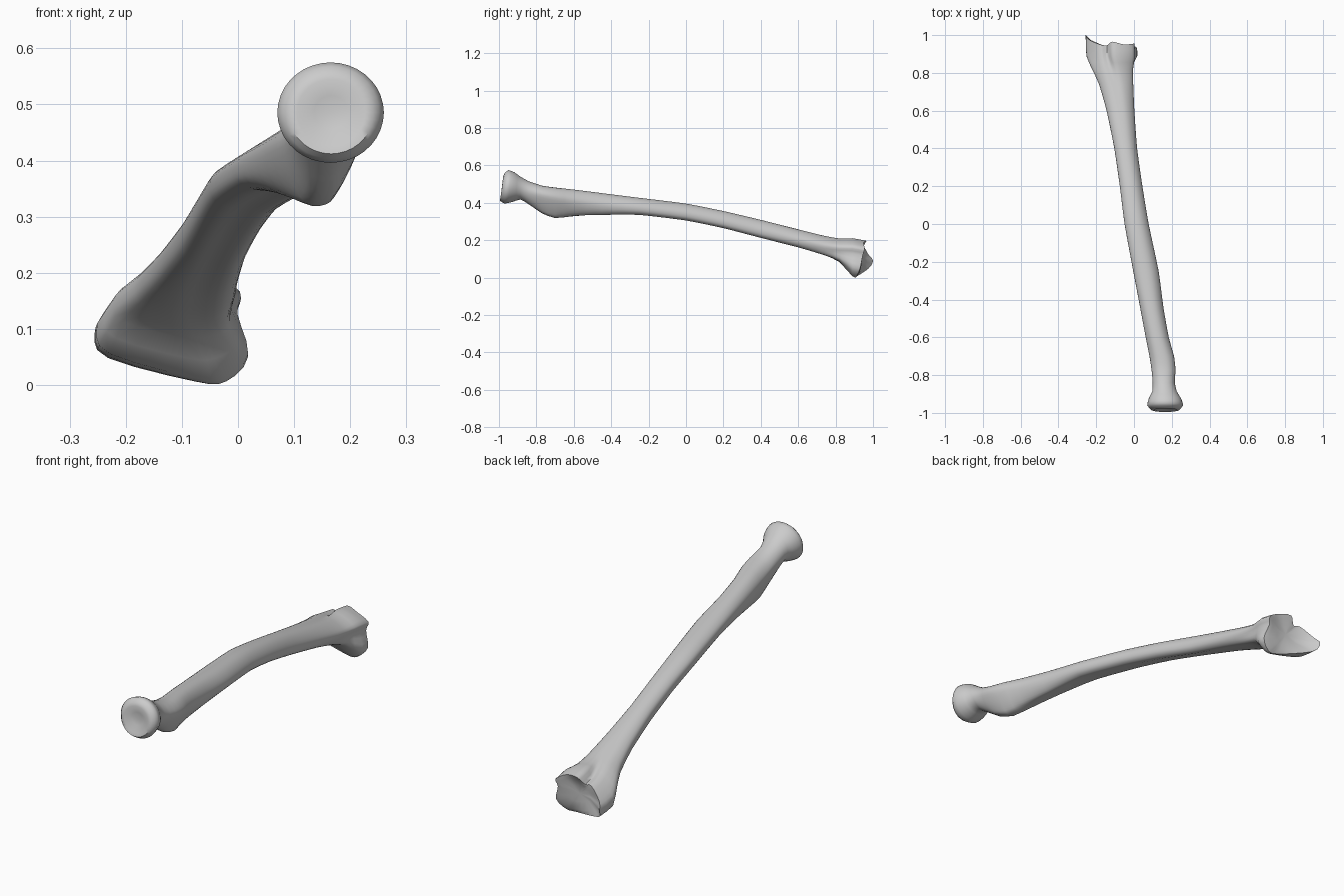
import bpy, bmesh, math
from mathutils import Vector

if "Cube" in bpy.data.objects:
    bpy.data.objects.remove(bpy.data.objects["Cube"])

N = 12  # control points per outline: from the left side, over the top, to the right, back below

# Unit cross-section outlines, filled into each section's bounding box
ROUND = [(math.cos(math.pi - k * math.tau / N), math.sin(math.pi - k * math.tau / N)) for k in range(N)]
TUBER = [(-1, .3), (-.87, .65), (-.5, .92), (0, 1), (.5, .92), (.87, .65), (1, .3),
         (.78, -.25), (.45, -.75), (.15, -1), (-.4, -.98), (-.8, -.4)]
SHAFT = [(-1, .1), (-.9, .55), (-.52, .9), (0, 1), (.45, .85), (.8, .45), (1, -.1),
         (.93, -.7), (.55, -1), (0, -.82), (-.55, -.72), (-.92, -.4)]
DISTAL_XZ = [(-.26, .09), (-.24, .127), (-.18, .175), (-.145, .17), (-.115, .205), (-.05, .195),
             (.005, .16), (.0, .12), (.02, .045), (-.02, 0), (-.075, 0), (-.235, .045)]
DISTAL = [((x + .12) / .14, z / .1025 - 1) for x, z in DISTAL_XZ]
OUTLINES = [ROUND, TUBER, SHAFT, DISTAL]

# y, x min, x max, z min, z max, outline blend, shear of y with z
SECTIONS = [
    (-.982, .090, .242, .412, .560, 0, .18),
    (-.960, .070, .260, .396, .575, 0, .12),
    (-.925, .078, .250, .404, .564, 0, .08),
    (-.885, .097, .226, .418, .540, 0, 0),
    (-.84, .099, .216, .392, .515, .3, 0),
    (-.77, .093, .220, .347, .492, 1, 0),
    (-.70, .082, .212, .322, .482, 1, 0),
    (-.60, .062, .184, .326, .471, 1.3, 0),
    (-.45, .034, .157, .332, .452, 1.7, 0),
    (-.25, -.004, .130, .336, .427, 2, 0),
    (0, -.050, .077, .306, .396, 2, 0),
    (.20, -.075, .044, .265, .356, 2, 0),
    (.40, -.104, .016, .213, .309, 2, 0),
    (.60, -.145, .002, .160, .260, 2.1, 0),
    (.74, -.185, -.002, .115, .228, 2.3, 0),
    (.82, -.222, .001, .080, .214, 2.6, 0),
    (.89, -.252, .018, .012, .210, 3, 0),
]
# How far each point of the wrist rim reaches along y, styloid first
RIM_Y = [1.0, .975, .95, .945, .965, .95, .955, .945, .93, .912, .912, .975]


def ring(y, x0, x1, z0, z1, blend, shear):
    i = min(int(blend), 2)
    pts = []
    for a, b in zip(OUTLINES[i], OUTLINES[i + 1]):
        u, v = Vector(a).lerp(Vector(b), blend - i)
        dz = v * (z1 - z0) / 2
        pts.append(Vector(((x0 + x1) / 2 + u * (x1 - x0) / 2, y + shear * dz, (z0 + z1) / 2 + dz)))
    return pts


def spline(p0, p1, p2, p3, t):
    return (2 * p1 + (p2 - p0) * t + (2 * p0 - 5 * p1 + 4 * p2 - p3) * t * t
            + (3 * p1 - p0 - 3 * p2 + p3) * t ** 3) / 2


def densify(ps, n=3):
    return [spline(ps[i - 1], ps[i], ps[(i + 1) % N], ps[(i + 2) % N], k / n)
            for i in range(N) for k in range(n)]


def shrink(ps, f, y, mix):
    c = sum(ps, Vector()) / len(ps)
    out = [c.lerp(p, f) for p in ps]
    for p in out:
        p.y += (y - p.y) * mix
    return out


# Control rings along the bone, ending in the wrist rim
rings = [ring(*s) for s in SECTIONS]
rings.append([Vector((x, y, z)) for (x, z), y in zip(DISTAL_XZ, RIM_Y)])
for p in rings[-1]:
    p.x = -.12 + (p.x + .12) * .97
    p.z = .09 + (p.z - .09) * .93
rings = [densify(r) for r in rings]

# Smooth lengthwise loft
loft = []
for i in range(len(rings) - 1):
    a, d = rings[max(i - 1, 0)], rings[min(i + 2, len(rings) - 1)]
    steps = 2 if i < 8 or i > 13 else 3
    for k in range(steps):
        loft.append([p1.lerp(p2, k / steps) * .5 + spline(p0, p1, p2, p3, k / steps) * .5
                     for p0, p1, p2, p3 in zip(a, rings[i], rings[i + 1], d)])
loft.append(rings[-1])

# Dished ends: round head and hollow wrist joint
head = [shrink(rings[0], .4, -.968, .6), shrink(rings[0], .8, -.99, .3)]
wrist = [shrink(rings[-1], .8, .94, .4), shrink(rings[-1], .4, .93, .8)]
loft = head + loft + wrist

bm = bmesh.new()
rows = [[bm.verts.new(p) for p in r] for r in loft]
for r, s in zip(rows, rows[1:]):
    for j in range(len(r)):
        k = (j + 1) % len(r)
        bm.faces.new((r[j], r[k], s[k], s[j]))
for r in (rows[0], rows[-1]):
    c = bm.verts.new(sum((v.co for v in r), Vector()) / len(r))
    for j in range(len(r)):
        bm.faces.new((r[j], r[(j + 1) % len(r)], c))
bmesh.ops.recalc_face_normals(bm, faces=bm.faces)
mesh = bpy.data.meshes.new("forearm_bone")
bm.to_mesh(mesh)
bm.free()
bone = bpy.data.objects.new("forearm_bone", mesh)
bpy.context.collection.objects.link(bone)
bpy.context.view_layer.objects.active = bone
bone.select_set(True)
bpy.ops.object.shade_smooth_by_angle(angle=math.radians(50))
